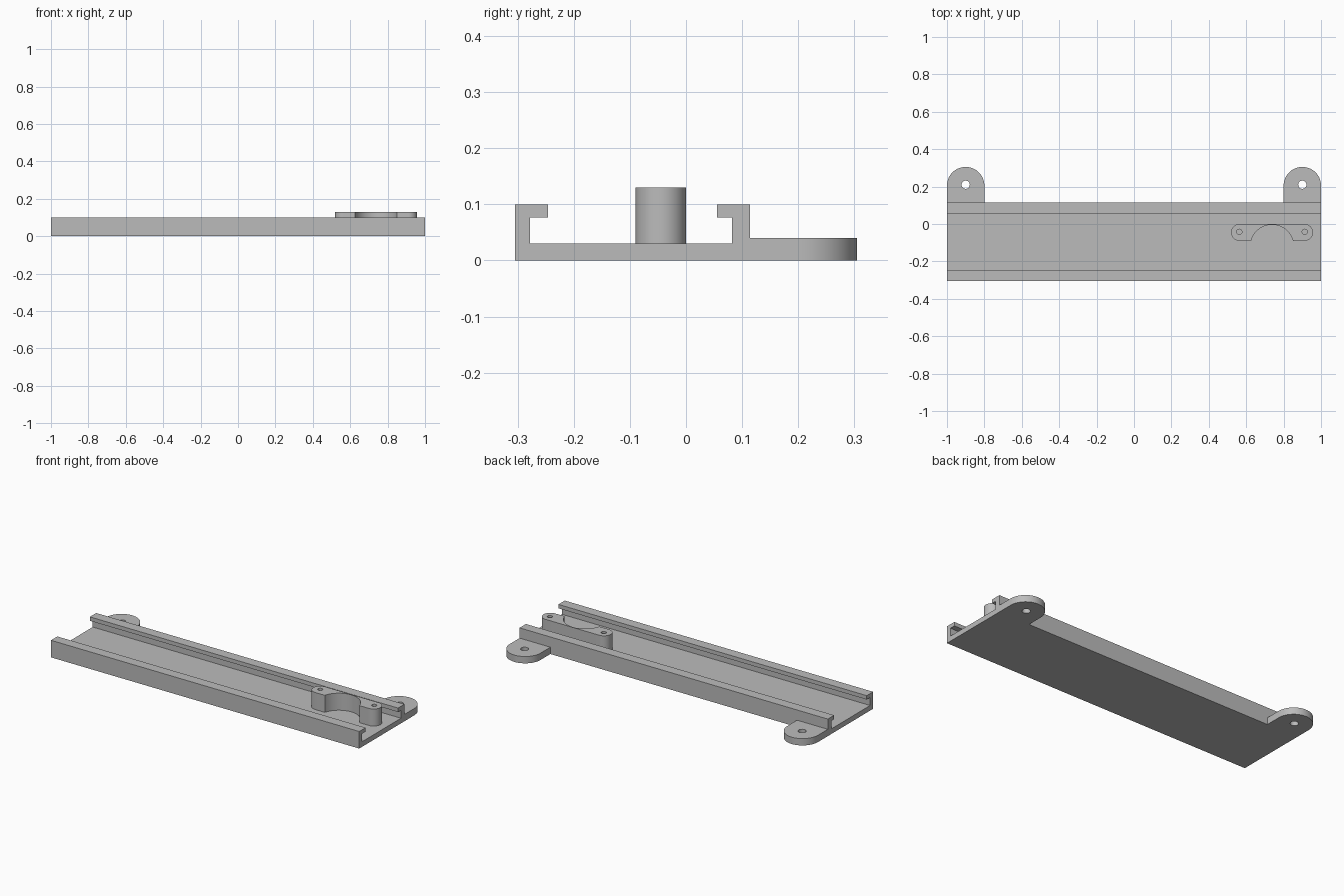
import bpy, bmesh
from math import cos, sin, pi, radians, atan2, hypot
from mathutils import Vector, Matrix

cube = bpy.data.objects.get("Cube")
if cube:
    bpy.data.objects.remove(cube, do_unlink=True)

grey = bpy.data.materials.new("plain grey")
grey.use_nodes = True
grey.diffuse_color = (0.5, 0.5, 0.5, 1)
grey.node_tree.nodes["Principled BSDF"].inputs["Base Color"].default_value = (0.5, 0.5, 0.5, 1)


def arc(cx, cy, r, a0, a1, n=32):
    """Points on an arc, angles in radians, both ends included."""
    return [(cx + r * cos(a0 + (a1 - a0) * i / n), cy + r * sin(a0 + (a1 - a0) * i / n))
            for i in range(n + 1)]


def circle(cx, cy, r):
    return arc(cx, cy, r, 0, 2 * pi)[:-1]


def extrude(name, loops, z0, z1, matrix=None):
    """Solid from an outline plus hole loops, raised from z0 to z1."""
    bm = bmesh.new()
    for loop in loops:
        vs = [bm.verts.new((x, y, z0)) for x, y in loop]
        for i, v in enumerate(vs):
            bm.edges.new((v, vs[i - 1]))
    bmesh.ops.triangle_fill(bm, edges=bm.edges[:], use_beauty=True, normal=(0, 0, 1))
    ext = bmesh.ops.extrude_face_region(bm, geom=bm.faces[:], use_keep_orig=True)
    top = [g for g in ext["geom"] if isinstance(g, bmesh.types.BMVert)]
    bmesh.ops.translate(bm, verts=top, vec=(0, 0, z1 - z0))
    if matrix:
        bm.transform(matrix)
    bmesh.ops.recalc_face_normals(bm, faces=bm.faces[:])
    mesh = bpy.data.meshes.new(name)
    bm.to_mesh(mesh)
    bm.free()
    mesh.materials.append(grey)
    obj = bpy.data.objects.new(name, mesh)
    bpy.context.collection.objects.link(obj)
    bpy.ops.object.select_all(action="DESELECT")
    obj.select_set(True)
    bpy.context.view_layer.objects.active = obj
    bpy.ops.object.shade_smooth_by_angle(angle=radians(30))
    return obj


# Channel with inward lips: (y, z) section swept along x
front, back, height, floor, lip = -0.305, 0.114, 0.1, 0.03, 0.077
section = [(front, 0), (back, 0), (back, height), (0.055, height), (0.055, lip),
           (0.082, lip), (0.082, floor), (-0.278, floor), (-0.278, lip),
           (-0.246, lip), (-0.246, height), (front, height)]
yz_to_x = Matrix(((0, 0, 1, 0), (1, 0, 0, 0), (0, 1, 0, 0), (0, 0, 0, 1)))
extrude("channel", [section], -1, 1, yz_to_x)

# Rounded mounting ears with screw holes
for side, cx in (("right", -0.9), ("left", 0.9)):
    outline = [(cx - 0.1, back), (cx + 0.1, back)] + arc(cx, 0.205, 0.1, 0, pi)
    extrude(side + "_mounting_ear", [outline, circle(cx, 0.21, 0.022)], 0, 0.04)

# Cable clamp block: rounded ends, curved cut-out and two pilot holes
r, y, mid, cut, cut_y = 0.045, -0.045, 0.738, 0.116, -0.12
half = 0.219 - r
a = atan2(-2 * r - cut_y, 0.112)
outline = (arc(mid + half, y, r, -pi / 2, pi / 2)
           + arc(mid - half, y, r, pi / 2, 1.5 * pi)
           + arc(mid, cut_y, cut, pi - a, a))
holes = [circle(mid + s * 0.175, -0.042, 0.014) for s in (-1, 1)]
extrude("clamp_block", [outline] + holes, floor, 0.13)
